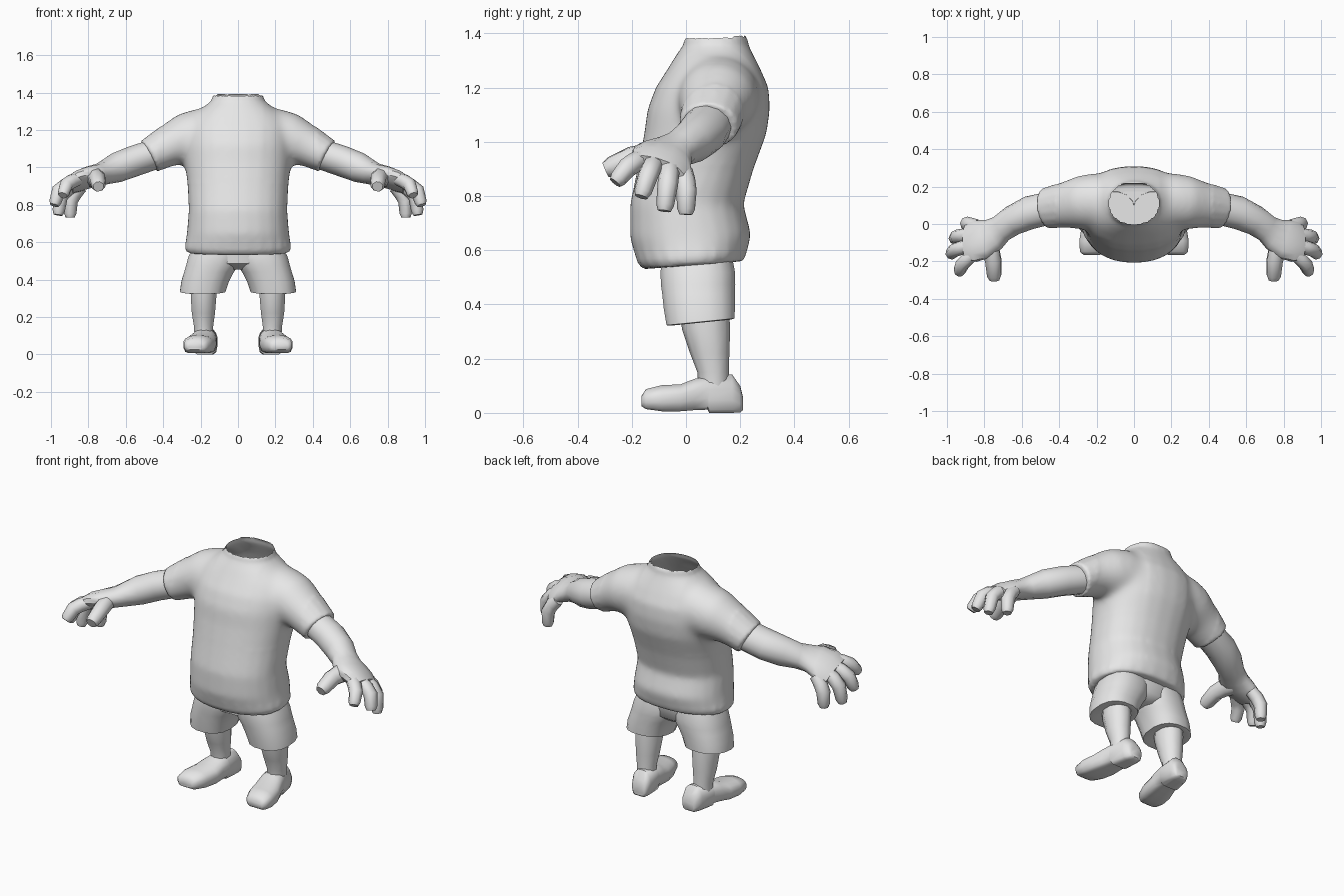
import bpy, bmesh, math
from mathutils import Vector

if "Cube" in bpy.data.objects:
    bpy.data.objects.remove(bpy.data.objects["Cube"])

clay = bpy.data.materials.new("light_grey")
clay.diffuse_color = (0.8, 0.8, 0.8, 1)
clay.use_nodes = True
clay.node_tree.nodes["Principled BSDF"].inputs["Base Color"].default_value = clay.diffuse_color


def ring(c, u, v, n, p=2.0):
    """Superellipse ring around c spanned by half-axes u and v."""
    out = []
    for i in range(n):
        a = 2 * math.pi * (i + 0.5) / n
        ca, sa = math.cos(a), math.sin(a)
        x = math.copysign(abs(ca) ** (2 / p), ca)
        y = math.copysign(abs(sa) ** (2 / p), sa)
        out.append(Vector(c) + Vector(u) * x + Vector(v) * y)
    return out


def activate(ob):
    bpy.ops.object.select_all(action='DESELECT')
    bpy.context.view_layer.objects.active = ob
    ob.select_set(True)


def loft(name, rings, mirror=True, angle=50):
    """Skin a list of rings, cap both ends and mirror across x."""
    bm = bmesh.new()
    loops = [[bm.verts.new(p) for p in r] for r in rings]
    n = len(loops[0])
    for a, b in zip(loops, loops[1:]):
        for i in range(n):
            j = (i + 1) % n
            bm.faces.new((a[i], a[j], b[j], b[i]))
    bm.faces.new(loops[0])
    bm.faces.new(loops[-1])
    bmesh.ops.recalc_face_normals(bm, faces=bm.faces)
    me = bpy.data.meshes.new(name)
    bm.to_mesh(me)
    bm.free()
    me.materials.append(clay)
    ob = bpy.data.objects.new(name, me)
    bpy.context.collection.objects.link(ob)
    activate(ob)
    bpy.ops.object.shade_smooth_by_angle(angle=math.radians(angle))
    if mirror:
        ob.modifiers.new("Mirror", 'MIRROR').use_mirror_merge = False
    return ob


def level(z, x0, x1, y0, y1, n=12, p=2.4, tilt=0.0):
    """Horizontal ring filling a box, tilted front to back."""
    hy = (y1 - y0) / 2
    return ring(((x0 + x1) / 2, (y0 + y1) / 2, z),
                ((x1 - x0) / 2, 0, 0), (0, hy, tilt * hy), n, p)


def tube(name, pts, n=10, up=(0, 0.35, 1), p=2.0):
    """Limb along points (x, y, z, half width, half height)."""
    c = [Vector(q[:3]) for q in pts]
    rings = []
    for i, q in enumerate(pts):
        t = (c[min(i + 1, len(c) - 1)] - c[max(i - 1, 0)]).normalized()
        side = t.cross(Vector(up)).normalized()
        rings.append(ring(c[i], side * q[3], side.cross(t) * q[4], n, p))
    return loft(name, rings)


def blend(target, other, voxel, zones, top):
    """Fuse two solids, relax each zone, and open the mesh at the top."""
    for ob in (other, target):
        activate(ob)
        for m in list(ob.modifiers):
            bpy.ops.object.modifier_apply(modifier=m.name)
    other.select_set(True)
    bpy.ops.object.join()
    m = target.modifiers.new("Fuse", 'REMESH')
    m.mode, m.voxel_size = 'VOXEL', voxel
    bpy.ops.object.modifier_apply(modifier="Fuse")
    bm = bmesh.new()
    bm.from_mesh(target.data)
    for zone, steps in zones:
        verts = [v for v in bm.verts if zone(v.co)]
        for _ in range(steps):
            bmesh.ops.smooth_vert(bm, verts=verts, factor=0.5,
                                  use_axis_x=True, use_axis_y=True, use_axis_z=True)
    bm.normal_update()
    lid = [f for f in bm.faces if f.calc_center_median().z > top and f.normal.z > 0.75]
    bmesh.ops.delete(bm, geom=lid, context='FACES')
    bm.to_mesh(target.data)
    bm.free()
    activate(target)
    bpy.ops.object.shade_smooth_by_angle(angle=math.radians(50))


# Shirt body: z, half width, front, back, tilt
body = [(0.545, 0.274, -0.16, 0.212, 0.08), (0.57, 0.286, -0.18, 0.223, 0.08),
        (0.65, 0.274, -0.207, 0.242, 0.03), (0.77, 0.264, -0.207, 0.212, 0),
        (0.9, 0.27, -0.18, 0.25, 0), (1.03, 0.287, -0.155, 0.298, 0),
        (1.12, 0.292, -0.143, 0.311, 0), (1.2, 0.286, -0.113, 0.306, 0),
        (1.27, 0.25, -0.068, 0.275, 0), (1.32, 0.19, -0.037, 0.25, 0),
        (1.355, 0.143, -0.012, 0.232, 0), (1.39, 0.133, -0.003, 0.225, 0.03)]
shirt = loft("shirt", [level(z, -w, w, a, b, 24, 2.25, t) for z, w, a, b, t in body],
             mirror=False)

# Short sleeves, fused softly into the shoulders; the collar is left open
sleeve = tube("sleeve", [(0.1, 0.13, 1.18, 0.135, 0.125), (0.2, 0.122, 1.17, 0.152, 0.147),
                         (0.28, 0.115, 1.152, 0.147, 0.14), (0.37, 0.1, 1.115, 0.125, 0.113),
                         (0.475, 0.083, 1.058, 0.109, 0.094)], 16, (0, 0, 1))
blend(shirt, sleeve, 0.012,
      [(lambda c: True, 1),
       (lambda c: 0.6 < c.z < 1.345 and abs(c.x) < 0.42, 9),
       (lambda c: 0.14 < abs(c.x) < 0.42 and 0.92 < c.z < 1.345, 14)], 1.368)

# Forearm running into the palm
tube("arm_and_palm", [(0.44, 0.088, 1.072, 0.088, 0.08), (0.56, 0.06, 1.032, 0.09, 0.082),
                      (0.65, 0.018, 0.998, 0.08, 0.08), (0.71, -0.024, 0.974, 0.074, 0.066),
                      (0.75, -0.055, 0.96, 0.09, 0.057), (0.8, -0.08, 0.946, 0.11, 0.055),
                      (0.855, -0.094, 0.926, 0.115, 0.05), (0.9, -0.102, 0.904, 0.1, 0.038)],
     12)

# Curled fingers and thumb: knuckle, middle joint, tip
digits = {
    "little_finger": [(0.84, -0.012, 0.895), (0.893, 0.002, 0.835), (0.898, 0.0, 0.732)],
    "ring_finger": [(0.87, -0.06, 0.91), (0.945, -0.065, 0.86), (0.962, -0.08, 0.745)],
    "middle_finger": [(0.87, -0.115, 0.925), (0.955, -0.135, 0.89), (0.982, -0.165, 0.797)],
    "index_finger": [(0.85, -0.155, 0.94), (0.915, -0.208, 0.915), (0.937, -0.262, 0.85)],
    "thumb": [(0.785, -0.07, 0.95), (0.752, -0.185, 0.945), (0.746, -0.297, 0.897)],
}
for name, (a, b, c) in digits.items():
    a, b, c = Vector(a), Vector(b), Vector(c)
    thumb = name == "thumb"
    r = 0.046 if thumb else 0.038
    base = 0.06 if thumb else r
    pts = [(*a, base, base * 0.9), (*a.lerp(b, 0.6), (base + r) / 2, r),
           (*b.lerp(c, 0.15), r, r), (*b.lerp(c, 0.8), r * 0.87, r * 0.87),
           (*c, r * 0.64, r * 0.64)]
    tube(name, pts, 8, (1, 0, 0.8) if thumb else (0.6, 0.35, 0.6))

# Shorts: hips tucked under the shirt and two flared legs
loft("shorts_hips", [level(0.455, -0.06, 0.06, -0.03, 0.13, 16, 2),
                     level(0.485, -0.19, 0.19, -0.085, 0.17, 16, 2.2),
                     level(0.56, -0.22, 0.22, -0.092, 0.175, 16, 2.2)], mirror=False)
loft("shorts_leg", [level(0.35, 0.125, 0.25, -0.01, 0.14, 16),
                    level(0.333, 0.09, 0.295, -0.055, 0.165, 16, tilt=0.1),
                    level(0.336, 0.066, 0.312, -0.074, 0.181, 16, tilt=0.1),
                    level(0.39, 0.047, 0.305, -0.084, 0.183, 16, tilt=0.05),
                    level(0.44, 0.02, 0.29, -0.09, 0.183, 16),
                    level(0.475, -0.005, 0.28, -0.095, 0.184, 16),
                    level(0.52, -0.02, 0.268, -0.096, 0.183, 16),
                    level(0.565, -0.01, 0.245, -0.092, 0.174, 16)])

# Lower legs
loft("lower_leg", [level(0.09, 0.13, 0.235, 0.045, 0.16, 10, 2),
                   level(0.15, 0.13, 0.238, 0.042, 0.158, 10, 2),
                   level(0.22, 0.12, 0.25, 0.015, 0.16, 10, 2),
                   level(0.31, 0.112, 0.256, -0.015, 0.163, 10, 2),
                   level(0.36, 0.112, 0.256, -0.02, 0.16, 10, 2)])

# Shoes, turned slightly outward, with flat soles: y, centre x, half width, bottom, top
shoe = [(-0.165, 0.226, 0.045, 0.025, 0.062), (-0.148, 0.224, 0.066, 0.014, 0.088),
        (-0.09, 0.214, 0.08, 0.006, 0.103), (-0.02, 0.2, 0.082, 0.006, 0.106),
        (0.03, 0.189, 0.074, 0.01, 0.126), (0.08, 0.18, 0.067, 0.012, 0.138),
        (0.085, 0.179, 0.067, 0.0, 0.138), (0.17, 0.167, 0.059, 0.0, 0.143),
        (0.2, 0.163, 0.048, 0.002, 0.1), (0.21, 0.161, 0.036, 0.01, 0.06)]
rings = []
for y, x, w, a, b in shoe:
    mid = (a + b) / 2
    r = ring((x, y, mid), (w, 0, 0), (0, 0, mid - a), 16, 2.3)
    for v in r:
        if v.z < mid:
            v.z = max(a, mid + 1.4 * (v.z - mid))
    rings.append(r)
loft("shoe", rings)
